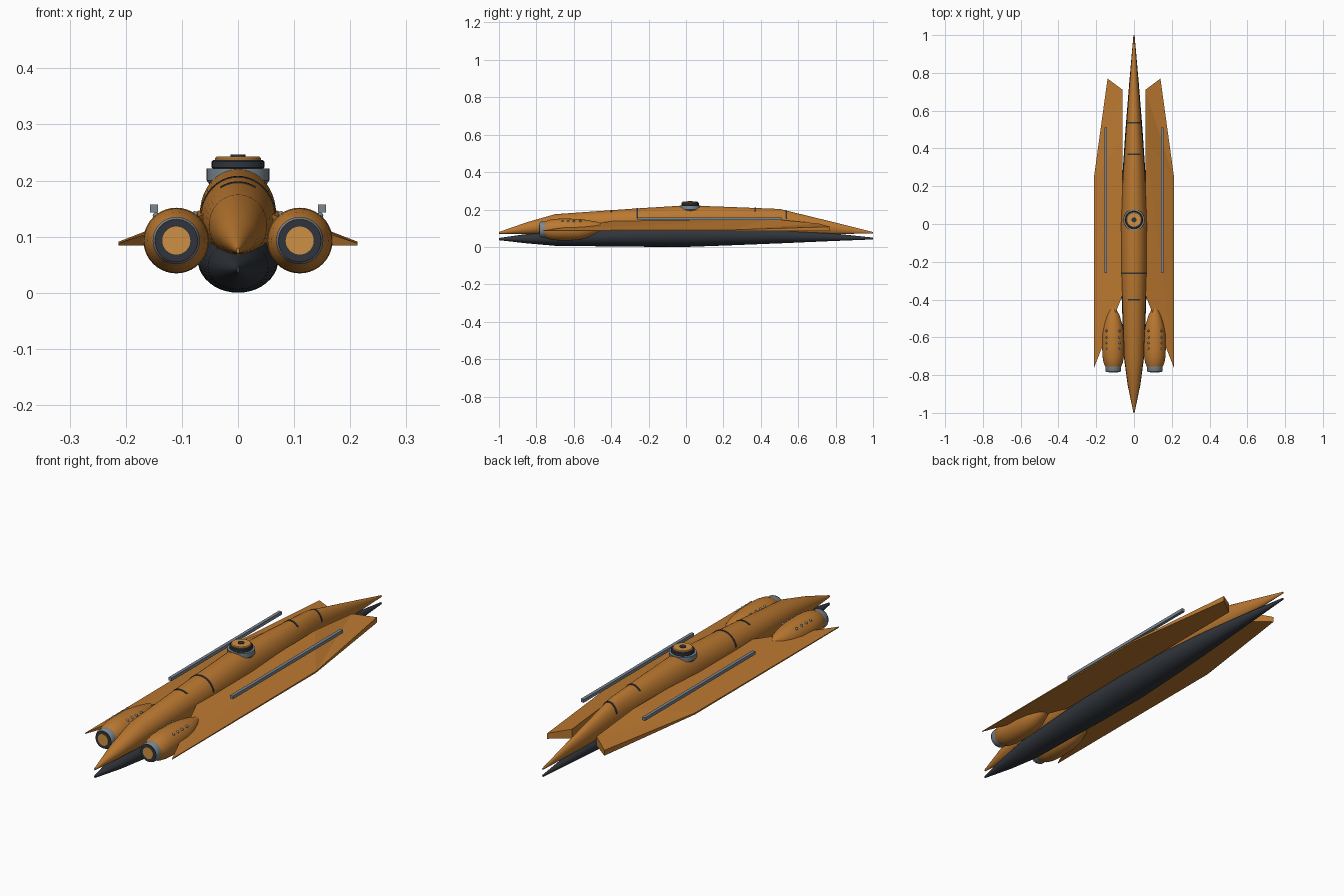
import bpy, math

if "Cube" in bpy.data.objects:
    bpy.data.objects.remove(bpy.data.objects["Cube"])

def mat(name, r, g, b):
    m = bpy.data.materials.new(name)
    m.diffuse_color = (r, g, b, 1)
    m.use_nodes = True
    m.node_tree.nodes["Principled BSDF"].inputs["Base Color"].default_value = m.diffuse_color
    return m

ORANGE = mat("burnt_orange", 0.50, 0.19, 0.03)
GOLD = mat("light_gold", 0.62, 0.28, 0.06)
DARK = mat("charcoal", 0.03, 0.036, 0.045)
GREY = mat("steel_grey", 0.20, 0.24, 0.28)

def make(name, verts, faces, material, smooth=True, angle=35):
    me = bpy.data.meshes.new(name)
    me.from_pydata(verts, [], faces)
    me.materials.append(material)
    ob = bpy.data.objects.new(name, me)
    bpy.context.collection.objects.link(ob)
    bpy.ops.object.select_all(action='DESELECT')
    ob.select_set(True)
    bpy.context.view_layer.objects.active = ob
    bpy.ops.object.mode_set(mode='EDIT')
    bpy.ops.mesh.select_all(action='SELECT')
    bpy.ops.mesh.normals_make_consistent(inside=False)
    bpy.ops.object.mode_set(mode='OBJECT')
    if smooth:
        bpy.ops.object.shade_smooth_by_angle(angle=math.radians(angle))
    return ob

def skin(rings, n):
    """Faces joining closed rings of n points, with capped ends."""
    faces = [(i * n + j, i * n + (j + 1) % n, (i + 1) * n + (j + 1) % n, (i + 1) * n + j)
             for i in range(rings - 1) for j in range(n)]
    return faces + [tuple(range(n)), tuple(range((rings - 1) * n, rings * n))]

def loft(name, stations, material, cx=0.0, n=40):
    """Elliptical sections along y: (y, half width, bottom z, top z)."""
    verts = []
    for y, rx, lo, hi in stations:
        for j in range(n):
            a = math.tau * j / n
            verts.append((cx + rx * math.cos(a), y, (lo + hi) / 2 + (hi - lo) / 2 * math.sin(a)))
    return make(name, verts, skin(len(stations), n), material)

def lathe_z(name, profile, material, y, n=40):
    """Round part about a vertical axis: (radius, z)."""
    verts = [(r * math.cos(math.tau * j / n), y + r * math.sin(math.tau * j / n), z)
             for r, z in profile for j in range(n)]
    return make(name, verts, skin(len(profile), n), material)

# Upper and lower spindle hulls, split at both tips
UPPER = [(-1, .003, .070, .080), (-.85, .033, .068, .132), (-.7, .052, .065, .175),
         (-.26, .066, .060, .206), (0, .068, .058, .222), (.25, .059, .058, .213),
         (.5, .042, .062, .203), (.75, .023, .068, .142), (1, .003, .072, .080)]
LOWER = [(-1, .003, .036, .048), (-.85, .034, .019, .069), (-.7, .054, .006, .090),
         (-.26, .070, .001, .115), (0, .072, 0, .120), (.25, .062, .009, .112),
         (.5, .045, .019, .098), (.75, .025, .030, .076), (1, .003, .040, .050)]
loft("upper_hull", UPPER, ORANGE)
loft("lower_hull", LOWER, DARK)

def section(y):
    for a, b in zip(UPPER, UPPER[1:]):
        if a[0] <= y <= b[0]:
            t = (y - a[0]) / (b[0] - a[0])
            return [p + t * (q - p) for p, q in zip(a, b)]

# Dark seam bands arched over the spine
for k, (yc, half) in enumerate([(.535, .037), (.37, .034), (-.26, .064), (-.40, .031)]):
    verts, steps = [], 20
    spread = math.asin(min(.98, half / section(yc)[1]))
    for i in range(steps + 1):
        a = math.pi / 2 - spread + 2 * spread * i / steps
        for dy, off in [(-.004, -.003), (-.004, .002), (.004, .002), (.004, -.003)]:
            _, rx, lo, hi = section(yc + dy)
            verts.append(((rx + off) * math.cos(a), yc + dy,
                          (lo + hi) / 2 + ((hi - lo) / 2 + off) * math.sin(a)))
    make(f"spine_band_{k + 1}", verts, skin(steps + 1, 4), DARK)

# Dorsal turret
TY = .022
lathe_z("turret_base", [(.030, .185), (.050, .192), (.056, .200), (.056, .221)], GREY, TY)
lathe_z("turret_collar", [(.044, .220), (.047, .223), (.047, .234), (.044, .237)], DARK, TY)
lathe_z("turret_cap", [(.041, .235), (.041, .240), (.038, .243)], GOLD, TY)
lathe_z("turret_hub", [(.013, .241), (.013, .246)], DARK, TY)

for side, s in (("left", -1), ("right", 1)):
    # Wing: flat underside, top sloping down to a thin outer edge
    top = [(.060, .71, .125), (.140, .77, .108), (.213, .24, .091),
           (.213, -.765, .088), (.060, -.375, .140), (.060, .45, .150)]
    verts = [(s * x, y, z) for x, y, z in top] + [(s * x, y, .084) for x, y, z in top]
    n = len(top)
    faces = [(0, 1, 2), (0, 2, 5), (5, 2, 3), (5, 3, 4), tuple(range(n, 2 * n))]
    faces += [(i, (i + 1) % n, n + (i + 1) % n, n + i) for i in range(n)]
    make(side + "_wing", verts, faces, ORANGE, smooth=False)

    # Long rail above the wing
    sq = [(-.007, -.007), (.007, -.007), (.007, .007), (-.007, .007)]
    make(side + "_rail", [(s * .15 + a, y, .150 + b) for y in (-.26, .51) for a, b in sq],
         skin(2, 4), GREY, smooth=False)

    # Engine pod
    cx, cz = s * .11, .093
    pod = [(-.755, .042, 0), (-.735, .051, 0), (-.70, .057, 0), (-.66, .0585, 0),
           (-.58, .057, 0), (-.53, .048, .003), (-.48, .032, .010), (-.445, .013, .018)]
    loft(side + "_engine_pod", [(y, r, cz + d - r, cz + d + r) for y, r, d in pod], ORANGE, cx)

    # Nozzle rings and glowing disc, stacked toward the viewer
    for part, rings, m in [
            ("nozzle_ring", [(-.782, .038), (-.776, .042), (-.748, .042)], GREY),
            ("nozzle_inner", [(-.784, .038), (-.770, .038)], DARK),
            ("nozzle_disc", [(-.786, .025), (-.770, .025)], GOLD)]:
        loft(f"{side}_{part}", [(y, r, cz - r, cz + r) for y, r in rings], m, cx)

    # Two rows of small studs on top of each pod
    for row, dx in enumerate((-.033, .036)):
        for k, y in enumerate((-.565, -.60, -.63, -.66)):
            z = cz + math.sqrt(.057 ** 2 - dx ** 2)
            bpy.ops.mesh.primitive_uv_sphere_add(segments=12, ring_count=8, radius=.006,
                                                 location=(s * (.11 + dx), y, z))
            ob = bpy.context.object
            ob.name = f"{side}_engine_stud_{row + 1}_{k + 1}"
            ob.data.materials.append(GREY)
            bpy.ops.object.shade_smooth()
